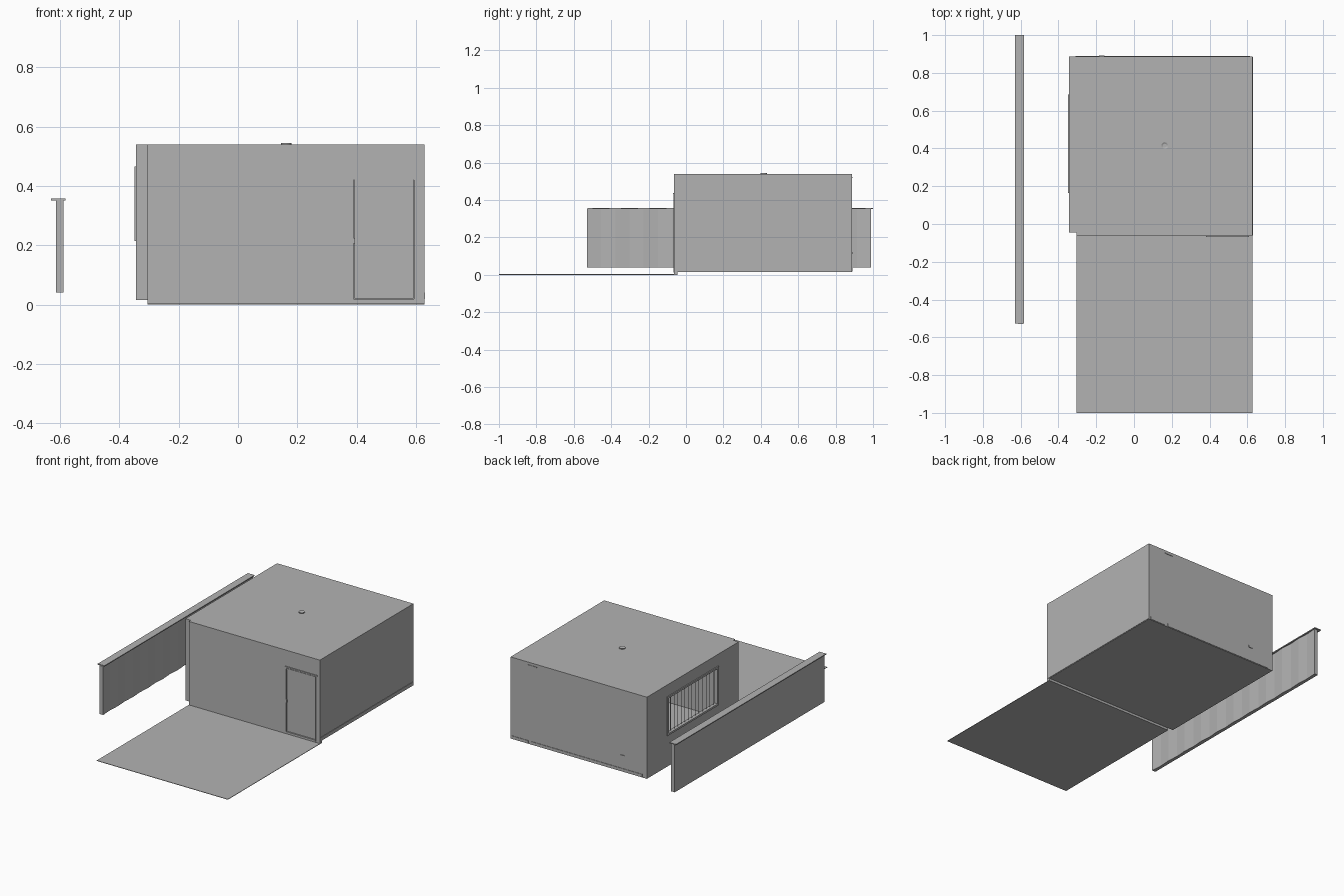
import bpy
import bmesh
from math import radians
from mathutils import Matrix

if "Cube" in bpy.data.objects:
    bpy.data.objects.remove(bpy.data.objects["Cube"])

grey = bpy.data.materials.new("plain_grey")
grey.use_nodes = True
colour = (0.45, 0.45, 0.45, 1)
grey.diffuse_color = colour
grey.node_tree.nodes["Principled BSDF"].inputs["Base Color"].default_value = colour


def finish(name, bm):
    bmesh.ops.recalc_face_normals(bm, faces=bm.faces)
    mesh = bpy.data.meshes.new(name)
    bm.to_mesh(mesh)
    bm.free()
    mesh.materials.append(grey)
    obj = bpy.data.objects.new(name, mesh)
    bpy.context.scene.collection.objects.link(obj)
    return obj


def box(name, x, y, z, turn=0):
    """Box from three (low, high) ranges, turned about its own vertical axis."""
    centre = [(r[0] + r[1]) / 2 for r in (x, y, z)]
    size = [r[1] - r[0] for r in (x, y, z)]
    bm = bmesh.new()
    bmesh.ops.create_cube(bm, size=1, matrix=Matrix.Translation(centre)
                          @ Matrix.Rotation(radians(turn), 4, "Z")
                          @ Matrix.Diagonal((*size, 1)))
    return finish(name, bm)


def cut(obj, x, y, z):
    """Subtract a box from an object."""
    cutter = box("cutter", x, y, z)
    cutter.hide_render = True
    mod = obj.modifiers.new("opening", "BOOLEAN")
    mod.operation = "DIFFERENCE"
    mod.solver = "EXACT"
    mod.object = cutter
    bpy.context.view_layer.objects.active = obj
    bpy.ops.object.modifier_apply(modifier=mod.name)
    bpy.data.objects.remove(cutter)


def frame(name, u, v, width, depth, make):
    """Four bars around a rectangle; make places each bar from its two ranges."""
    for side, a, b in (("low", (u[0], u[0] + width), v),
                       ("high", (u[1] - width, u[1]), v),
                       ("bottom", u, (v[0], v[0] + width)),
                       ("top", u, (v[1] - width, v[1]))):
        make(f"{name}_{side}", a, b, depth)


# Hollow room with a window opening in the side wall
room = box("room_shell", (-0.343, 0.627), (-0.045, 0.887), (0.015, 0.54))
cut(room, (-0.325, 0.609), (-0.027, 0.869), (0.027, 0.528))
cut(room, (-0.4, -0.3), (0.17, 0.68), (0.22, 0.46))

# Window frame and upright slats
frame("window_frame", (0.165, 0.685), (0.215, 0.465), 0.012, (-0.349, -0.325),
      lambda name, a, b, d: box(name, d, a, b))
slats = 14
for i in range(slats):
    y = 0.19 + i * 0.47 / (slats - 1)
    box(f"window_slat_{i + 1}", (-0.328, -0.325), (y - 0.015, y + 0.015),
        (0.225, 0.455), 35)

# Front wall with the doorway
front = box("front_wall", (-0.305, 0.628), (-0.064, -0.045), (0, 0.54))
cut(front, (0.39, 0.595), (-0.1, -0.05), (0.018, 0.422))
box("door_leaf", (0.393, 0.592), (-0.062, -0.05), (0.02, 0.42))
frame("door_frame", (0.384, 0.6), (0.012, 0.426), 0.006, (-0.067, -0.05),
      lambda name, a, b, d: box(name, a, d, b))
box("door_lintel", (0.38, 0.61), (-0.069, -0.06), (0.43, 0.437))
box("door_latch", (0.388, 0.394), (-0.068, -0.058), (0.205, 0.225))
for i, z in enumerate((0.08, 0.22, 0.34)):
    box(f"door_hinge_{i + 1}", (0.593, 0.598), (-0.068, -0.058), (z, z + 0.03))

# Skirting around the base
box("side_skirting", (0.62, 0.63), (-0.06, 0.885), (0.018, 0.04))
box("back_skirting_short", (0.5, 0.615), (0.88, 0.89), (0.018, 0.036))
box("back_skirting_long", (-0.31, 0.48), (0.88, 0.89), (0.018, 0.036))

# Small fittings on the back wall
box("back_socket", (-0.185, -0.155), (0.88, 0.891), (0.11, 0.122))
box("back_bracket", (0.44, 0.5), (0.88, 0.89), (0.518, 0.524))

# Round roof vent
bm = bmesh.new()
vent_at = Matrix.Translation((0.163, 0.415, 0.5415))
bmesh.ops.create_cone(bm, cap_ends=True, segments=24, radius1=0.018,
                      radius2=0.018, depth=0.007, matrix=vent_at)
top = max(bm.faces, key=lambda f: f.calc_center_median().z)
bmesh.ops.inset_region(bm, faces=[top], thickness=0.008)
bmesh.ops.translate(bm, verts=top.verts, vec=(0, 0, -0.004))
finish("roof_vent", bm)

# Ground sheet in front of the room
box("ground_sheet", (-0.305, 0.628), (-1, -0.06), (0, 0.003))

# Freestanding boundary wall with shallow folded panels on its inner face
panels = 20
bm = bmesh.new()
outline = [(-0.613, 0.99), (-0.613, -0.53)]
outline += [(-0.588 - 0.005 * (i % 2), -0.53 + 1.52 * i / panels)
            for i in range(panels + 1)]
base = bm.faces.new([bm.verts.new((x, y, 0.04)) for x, y in outline])
raised = bmesh.ops.extrude_face_region(bm, geom=[base])["geom"]
bmesh.ops.translate(bm, vec=(0, 0, 0.312),
                    verts=[v for v in raised if isinstance(v, bmesh.types.BMVert)])
finish("boundary_wall", bm)
box("boundary_wall_cap", (-0.63, -0.582), (-0.526, 1), (0.351, 0.357))
